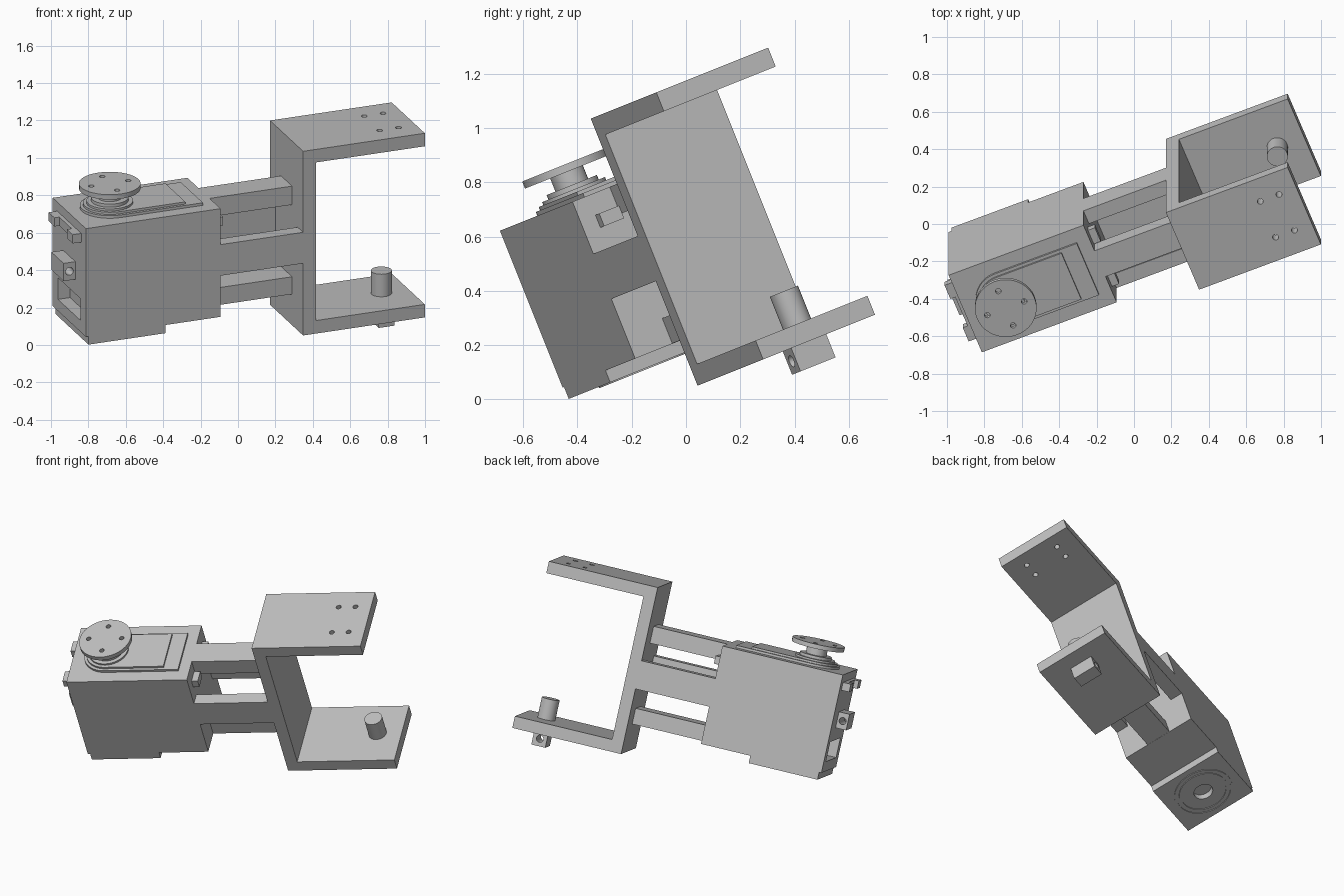
import bpy, bmesh, math
from mathutils import Matrix, Vector

cube = bpy.data.objects.get("Cube")
if cube:
    bpy.data.objects.remove(cube, do_unlink=True)

# The assembly is built along its own axes (length, width, shaft), then tilted
TILT = math.atan(0.4)
POSE = Matrix.Rotation(TILT, 4, 'X') @ Matrix.Rotation(TILT, 4, 'Z')
SIDE_A, SIDE_B = -0.075, 0.403
MID = (SIDE_A + SIDE_B) / 2
SHAFT = -0.673
PIN = 0.891
BACK, END, PLATE = -0.906, -0.13, 0.345

grey = bpy.data.materials.new("plain_grey")
grey.use_nodes = True
grey.diffuse_color = (0.52, 0.52, 0.52, 1)
grey.node_tree.nodes["Principled BSDF"].inputs["Base Color"].default_value = grey.diffuse_color


def finish(name, bm, smooth=False):
    bmesh.ops.recalc_face_normals(bm, faces=bm.faces)
    mesh = bpy.data.meshes.new(name)
    bm.to_mesh(mesh)
    bm.free()
    mesh.materials.append(grey)
    ob = bpy.data.objects.new(name, mesh)
    bpy.context.collection.objects.link(ob)
    ob.matrix_world = POSE
    if smooth:
        shade(ob)
    return ob


def shade(ob):
    bpy.ops.object.select_all(action='DESELECT')
    ob.select_set(True)
    bpy.context.view_layer.objects.active = ob
    bpy.ops.object.shade_smooth_by_angle(angle=math.radians(35))


def box(name, u, v, w):
    bm = bmesh.new()
    size = [r[1] - r[0] for r in (u, v, w)]
    centre = [(r[0] + r[1]) / 2 for r in (u, v, w)]
    bmesh.ops.create_cube(bm, size=1, matrix=Matrix.Translation(centre) @ Matrix.Diagonal((*size, 1)))
    return finish(name, bm)


def cylinder(name, centre, radius, length, axis='W'):
    bm = bmesh.new()
    turn = Matrix.Rotation(math.pi / 2, 4, 'X') if axis == 'V' else Matrix()
    bmesh.ops.create_cone(bm, cap_ends=True, segments=40, radius1=radius, radius2=radius,
                          depth=length, matrix=Matrix.Translation(centre) @ turn)
    return finish(name, bm, True)


def disc(name, u, radius, low, high):
    return cylinder(name, (u, MID, (low + high) / 2), radius, high - low)


def prism(name, points, direction):
    bm = bmesh.new()
    face = bm.faces.new([bm.verts.new(p) for p in points])
    moved = bmesh.ops.extrude_face_region(bm, geom=[face])["geom"]
    bmesh.ops.translate(bm, vec=Vector(direction),
                        verts=[g for g in moved if isinstance(g, bmesh.types.BMVert)])
    return finish(name, bm)


def cut(ob, cutters, smooth=False):
    for c in cutters:
        mod = ob.modifiers.new("cut", 'BOOLEAN')
        mod.operation, mod.solver, mod.object = 'DIFFERENCE', 'EXACT', c
    bpy.context.view_layer.update()
    mesh = bpy.data.meshes.new_from_object(ob.evaluated_get(bpy.context.evaluated_depsgraph_get()))
    ob.modifiers.clear()
    ob.data = mesh
    for c in cutters:
        bpy.data.objects.remove(c, do_unlink=True)
    if smooth:
        shade(ob)


def mirrored(v0, v1):
    return (v0, v1), (2 * MID - v1, 2 * MID - v0)


# Motor housing with a socket in its back end
housing = box("motor_housing", (BACK, END), (SIDE_A, SIDE_B), (0.209, 0.832))
cut(housing, [box("socket_cutter", (-1, BACK + 0.07), (0, 0.328), (0.275, 0.4))])

# Base step with a bearing recess and ring grooves underneath
base = box("housing_base", (-0.891, -0.448), (SIDE_A, SIDE_B), (0.162, 0.209))
cut(base, [disc("bearing_cutter", SHAFT, 0.06, 0.1, 0.2)])
for i, radius in enumerate((0.185, 0.155)):
    ring = disc(f"base_ring_{i + 1}", SHAFT, radius, 0.157, 0.165)
    cut(ring, [disc("ring_cutter", SHAFT, radius - 0.012, 0.1, 0.2)], True)


# Raised cover on the housing, round about the shaft and square at the far end
def cover(name, radius, end, low, high):
    arc = [(SHAFT + radius * math.cos(a), MID + radius * math.sin(a), low)
           for a in (math.pi * (0.5 + i / 24) for i in range(25))]
    prism(name, arc + [(end, MID - radius, low), (end, MID + radius, low)], (0, 0, high - low))


cover("cover_lower", 0.16, -0.2, 0.825, 0.847)
cover("cover_upper", 0.143, -0.295, 0.84, 0.86)

# Output shaft, collars and horn
disc("collar_wide", SHAFT, 0.125, 0.85, 0.872)
disc("collar_narrow", SHAFT, 0.1, 0.86, 0.89)
disc("output_shaft", SHAFT, 0.065, 0.86, 0.95)
horn = disc("output_horn", SHAFT, 0.165, 0.942, 0.97)
cut(horn, [cylinder("horn_cutter", (SHAFT + 0.106 * du, MID + 0.106 * dv, 0.95), 0.015, 0.2)
           for du, dv in ((1, 0), (-1, 0), (0, 1), (0, -1))], True)

# Lugs on both ends of the housing
for i, span in enumerate(mirrored(-0.01, 0.075)):
    box(f"front_lug_{i + 1}", (END - 0.02, END + 0.04), span, (0.705, 0.755))
    box(f"back_lug_{i + 1}", (BACK - 0.05, BACK + 0.02), span, (0.73, 0.78))
box("back_lug_bar", (BACK - 0.022, BACK + 0.02), (0.07, 0.258), (0.73, 0.78))

# Back connector block with a cross hole
connector = box("back_connector", (BACK - 0.068, BACK + 0.01), (MID - 0.088, MID + 0.088), (0.484, 0.586))
cut(connector, [cylinder("connector_cutter", (BACK - 0.034, MID, 0.535), 0.022, 0.4, 'V')], True)

# Arms joining the housing to the bracket
reach = (END - 0.02, PLATE + 0.02)
for name, w in (("upper_arm", (0.725, 0.832)), ("lower_arm", (0.21, 0.31))):
    box(name, reach, (MID - 0.08, MID + 0.08), w)
for i, span in enumerate(mirrored(SIDE_A, SIDE_A + 0.08)):
    box(f"side_arm_{i + 1}", reach, span, (0.446, 0.625))

# U-shaped bracket with four screw holes in its upper flange
T, TIP, LOW, HIGH = 0.075, 1.046, 0.031, 1.0915
profile = [(PLATE, LOW), (TIP, LOW), (TIP, LOW + T), (PLATE + T, LOW + T),
           (PLATE + T, HIGH - T), (TIP, HIGH - T), (TIP, HIGH), (PLATE, HIGH)]
bracket = prism("bracket", [(u, SIDE_A, w) for u, w in profile], (0, SIDE_B - SIDE_A, 0))
cut(bracket, [cylinder("screw_cutter", (PIN + 0.054 * i, MID + 0.111 * j, HIGH), 0.016, 0.4)
              for i in (-1, 1) for j in (-1, 1)], True)

# Pivot pin and its retaining block under the lower flange
disc("pivot_pin", PIN, 0.056, 0.08, 0.236)
block = box("pivot_block", (PIN - 0.045, PIN + 0.045), (MID - 0.075, MID + 0.075), (-0.061, 0.04))
cut(block, [cylinder("block_cutter", (PIN, MID, -0.014), 0.022, 0.4, 'V')], True)
